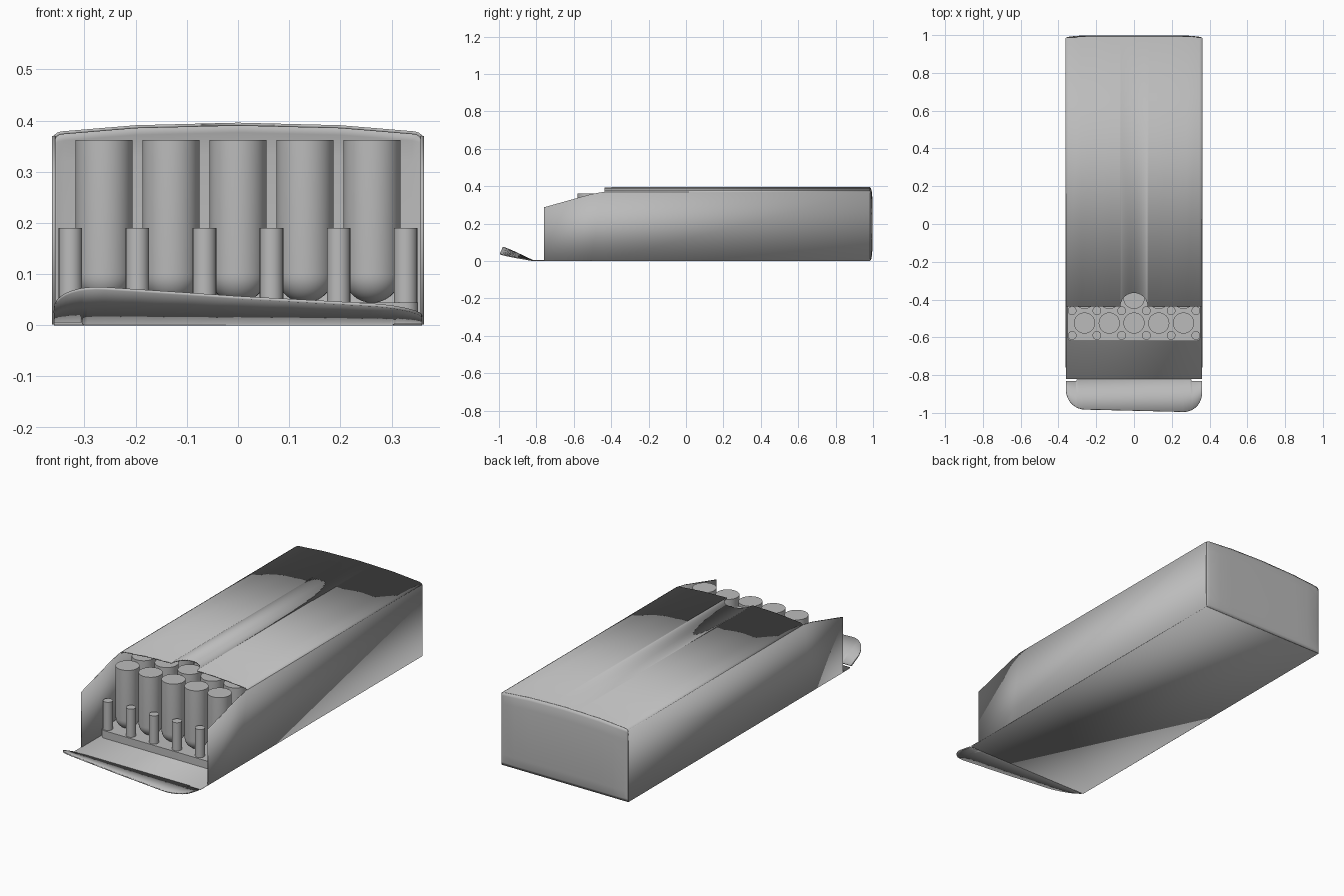
import bpy
import bmesh
import math

if "Cube" in bpy.data.objects:
    bpy.data.objects.remove(bpy.data.objects["Cube"])

GREY = (0.5, 0.5, 0.5, 1)
mat = bpy.data.materials.new("card_grey")
mat.use_nodes = True
mat.diffuse_color = GREY
mat.node_tree.nodes["Principled BSDF"].inputs["Base Color"].default_value = GREY

HALF = 0.36      # half width of the carton
THICK = 0.006    # card thickness
BACK = 0.984
FRONT = -0.76    # front edge of the side walls
HINGE = -0.82
PITCH = 0.131    # tube spacing
ROWS = 11


def finish(name, bm):
    """Turn a bmesh into a smooth-shaded object with sharp edges."""
    bmesh.ops.recalc_face_normals(bm, faces=bm.faces)
    mesh = bpy.data.meshes.new(name)
    bm.to_mesh(mesh)
    bm.free()
    mesh.materials.append(mat)
    obj = bpy.data.objects.new(name, mesh)
    bpy.context.collection.objects.link(obj)
    bpy.ops.object.select_all(action='DESELECT')
    obj.select_set(True)
    bpy.context.view_layer.objects.active = obj
    bpy.ops.object.shade_smooth_by_angle(angle=math.radians(35))
    return obj


def panel(name, columns):
    """Thin card skinned over neighbouring columns of points."""
    bm = bmesh.new()
    cols = [[bm.verts.new(p) for p in col] for col in columns]
    for a, b in zip(cols, cols[1:]):
        for i in range(len(a) - 1):
            bm.faces.new((a[i], b[i], b[i + 1], a[i + 1]))
    obj = finish(name, bm)
    card = obj.modifiers.new("card", 'SOLIDIFY')
    card.thickness = THICK
    card.offset = 0
    return obj


def lathe(name, profile, segments):
    """Closed solid of revolution about z from (radius, height) pairs."""
    bm = bmesh.new()
    rings = []
    for r, z in profile:
        rings.append([bm.verts.new((r * math.cos(t), r * math.sin(t), z))
                      for t in (2 * math.pi * k / segments for k in range(segments))])
    for a, b in zip(rings, rings[1:]):
        for k in range(segments):
            n = (k + 1) % segments
            bm.faces.new((a[k], a[n], b[n], b[k]))
    bm.faces.new(rings[0])
    bm.faces.new(rings[-1])
    return finish(name, bm)


def repeat(obj, places):
    """Place the object at the first spot and linked copies at the rest."""
    base = obj.name
    obj.location = places[0]
    for i, place in enumerate(places[1:], 2):
        copy = obj.copy()
        copy.name = f"{base}_{i}"
        copy.location = place
        bpy.context.collection.objects.link(copy)


def interpolate(points, x):
    for (x0, v0), (x1, v1) in zip(points, points[1:]):
        if x <= x1:
            return v0 + (v1 - v0) * (x - x0) / (x1 - x0)
    return points[-1][1]


def crown(x):
    """Height of the gently arched carton top."""
    return interpolate([(0, 0.393), (0.2, 0.388), (0.345, 0.376),
                        (0.355, 0.373), (HALF, 0.365)], abs(x))


# Carton bottom
panel("carton_bottom", [[(x, HINGE, THICK / 2), (x, BACK, THICK / 2)] for x in (-HALF, HALF)])

# Carton sides with sloped front shoulders
shoulder = [(FRONT, 0.287), (-0.51, 0.357), (-0.44, 0.37), (BACK, 0.37)]
for side, x in (("left", HALF), ("right", -HALF)):
    panel(f"carton_{side}_side", [[(x, y, 0.002), (x, y, z)] for y, z in shoulder])

# Carton top with a round thumb notch in its front edge
NOTCH = 0.072
half_xs = [NOTCH * math.sin(math.radians(a)) for a in range(0, 91, 10)]
half_xs += [NOTCH + 0.004, 0.12, 0.2, 0.28, 0.345, 0.352, 0.357, HALF]
top_xs = [-x for x in reversed(half_xs[1:])] + half_xs


def top_front(x):
    return -0.437 + math.sqrt(max(0, NOTCH ** 2 - x * x))


panel("carton_top", [[(x, top_front(x), crown(x)), (x, BACK, crown(x))] for x in top_xs])

# Slightly bulging back wall
bulge = [(0, 0), (0.04, 0.5), (0.15, 0.9), (0.5, 1), (0.85, 0.9), (0.96, 0.5), (1, 0)]
back_xs = [-HALF, -0.354, -0.34, -0.28, -0.2, 0, 0.2, 0.28, 0.34, 0.354, HALF]
panel("carton_back", [[(x, BACK + 0.011 * b * (1 - (abs(x) / HALF) ** 12),
                        0.003 + t * (crown(x) - 0.003)) for t, b in bulge]
                      for x in back_xs])

# Open front flap, twisted, with rounded corners and hinge slits
RADIUS = 0.1
arc = [HALF - RADIUS + RADIUS * math.sin(math.radians(a)) for a in range(0, 91, 10)]
half_flap = sorted([0, 0.1, 0.2, 0.302, 0.305] + arc)
flap_xs = [-x for x in reversed(half_flap[1:])] + half_flap


def flap_column(x):
    u = max(0, abs(x) - (HALF - RADIUS)) / RADIUS
    tip = -0.988 - 0.025 * x + RADIUS * (1 - math.sqrt(max(0, 1 - u * u)))
    start = HINGE - (0.012 if abs(x) > 0.303 else 0)
    slope = 0.305 - 0.36 * x * (1 if x > 0 else 1.3)
    return [(x, y, THICK / 2 + slope * (HINGE - y)) for y in (start, (start + tip) / 2, tip)]


panel("front_flap", [flap_column(x) for x in flap_xs])

# Rack base
RACK_FRONT = -0.62
RACK_BACK = RACK_FRONT + ROWS * PITCH + 0.06
bm = bmesh.new()
bmesh.ops.create_cube(bm, size=1)
for v in bm.verts:
    v.co.x *= 0.704
    v.co.y = RACK_FRONT if v.co.y < 0 else RACK_BACK
    v.co.z = 0.005 if v.co.z < 0 else 0.045
uprights = [e for e in bm.edges if abs(e.verts[0].co.z - e.verts[1].co.z) > 0.01]
bmesh.ops.bevel(bm, geom=uprights, offset=0.025, segments=5, affect='EDGES', profile=0.5)
finish("rack_base", bm)

# Rack pegs at the corners of every cell
peg = lathe("rack_peg", [(0.023, 0.04), (0.023, 0.19)], 24)
repeat(peg, [((i - 2.5) * PITCH, RACK_FRONT + 0.03 + j * PITCH, 0)
             for j in range(ROWS + 1) for i in range(6)])

# Round-bottomed tubes standing between the pegs
R = 0.056
tube_profile = [(R * math.sin(math.radians(a)), 0.1 - 0.056 * math.cos(math.radians(a)))
                for a in range(10, 91, 10)]
tube = lathe("tube", tube_profile + [(R, 0.362)], 32)
repeat(tube, [((i - 2) * PITCH, RACK_FRONT + 0.03 + (j + 0.5) * PITCH, 0)
              for j in range(ROWS) for i in range(5)])
